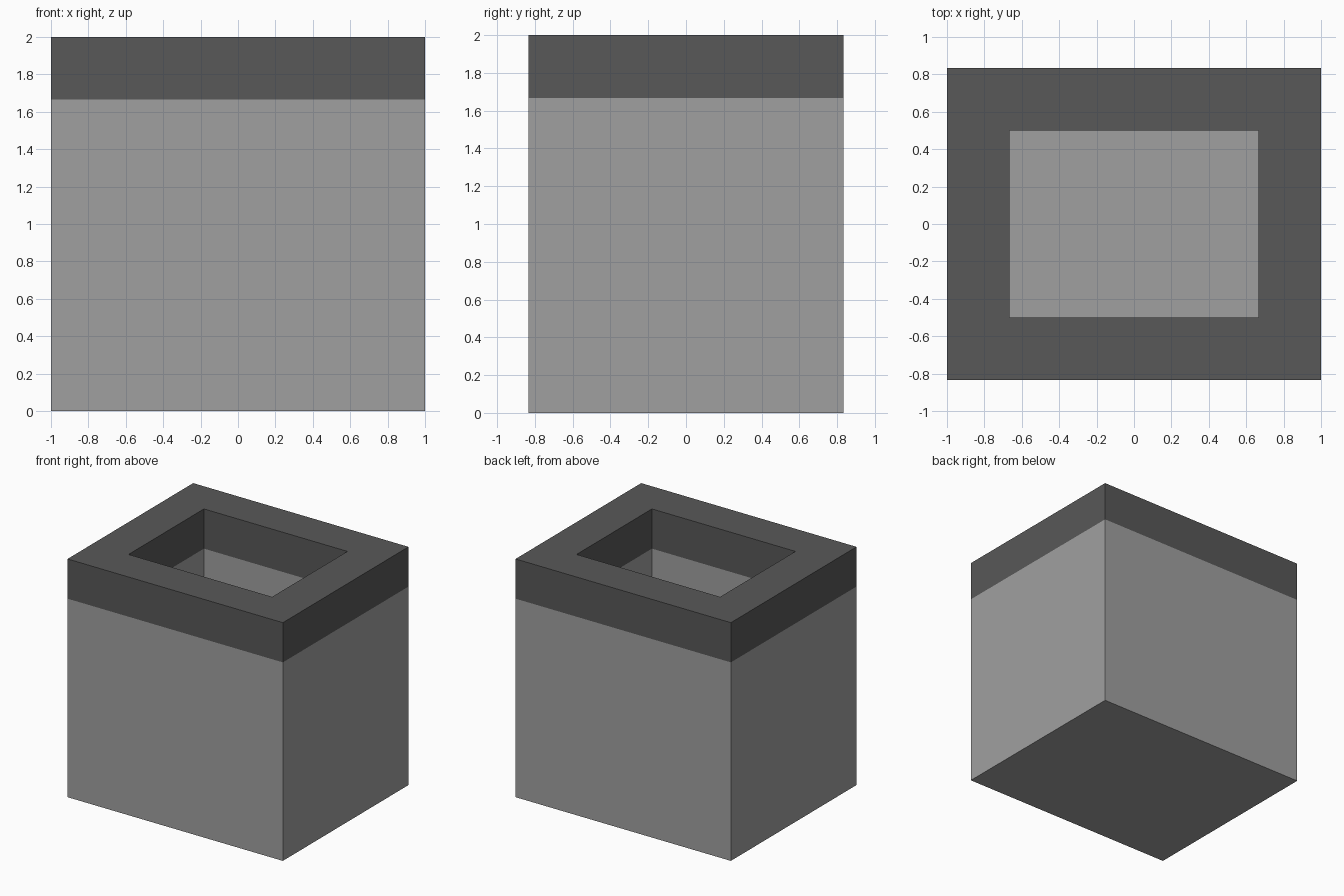
import bpy, bmesh
from mathutils import Matrix, Vector

UNIT = 1 / 6
WIDTH, DEPTH, HEIGHT = 12 * UNIT, 10 * UNIT, 12 * UNIT
WALL = 2 * UNIT          # wall, floor and rim band thickness
BAND_Z = HEIGHT - WALL

cube = bpy.data.objects.get("Cube")
if cube:
    bpy.data.objects.remove(cube, do_unlink=True)


def make_material(name, grey):
    mat = bpy.data.materials.new(name)
    mat.use_nodes = True
    colour = (grey, grey, grey, 1)
    mat.diffuse_color = colour
    bsdf = next(n for n in mat.node_tree.nodes if n.type == 'BSDF_PRINCIPLED')
    bsdf.inputs["Base Color"].default_value = colour
    return mat


# Outer block standing on the ground
bm = bmesh.new()
bmesh.ops.create_cube(bm, size=1, matrix=Matrix.Translation((0, 0, HEIGHT / 2))
                      @ Matrix.Diagonal((WIDTH, DEPTH, HEIGHT, 1)))

# Rim around the opening, then the cavity pushed down to the floor
top = max(bm.faces, key=lambda f: f.calc_center_median().z)
bmesh.ops.inset_region(bm, faces=[top], thickness=WALL, use_even_offset=True)
cavity = bmesh.ops.extrude_face_region(bm, geom=[top])
floor_verts = [v for v in cavity["geom"] if isinstance(v, bmesh.types.BMVert)]
bmesh.ops.translate(bm, verts=floor_verts, vec=Vector((0, 0, 2 * WALL - WALL - HEIGHT)))
if top.is_valid:
    bmesh.ops.delete(bm, geom=[top], context='FACES_ONLY')

# Split the walls, inside and out, and darken the band above the cut
bmesh.ops.bisect_plane(bm, geom=bm.verts[:] + bm.edges[:] + bm.faces[:],
                       plane_co=(0, 0, BAND_Z), plane_no=(0, 0, 1))
bmesh.ops.recalc_face_normals(bm, faces=bm.faces[:])
for face in bm.faces:
    face.material_index = int(face.calc_center_median().z > BAND_Z)

mesh = bpy.data.meshes.new("open_box")
bm.to_mesh(mesh)
bm.free()
mesh.materials.append(make_material("light grey", 0.352))
mesh.materials.append(make_material("dark grey", 0.098))
box = bpy.data.objects.new("open_box", mesh)
bpy.context.collection.objects.link(box)
